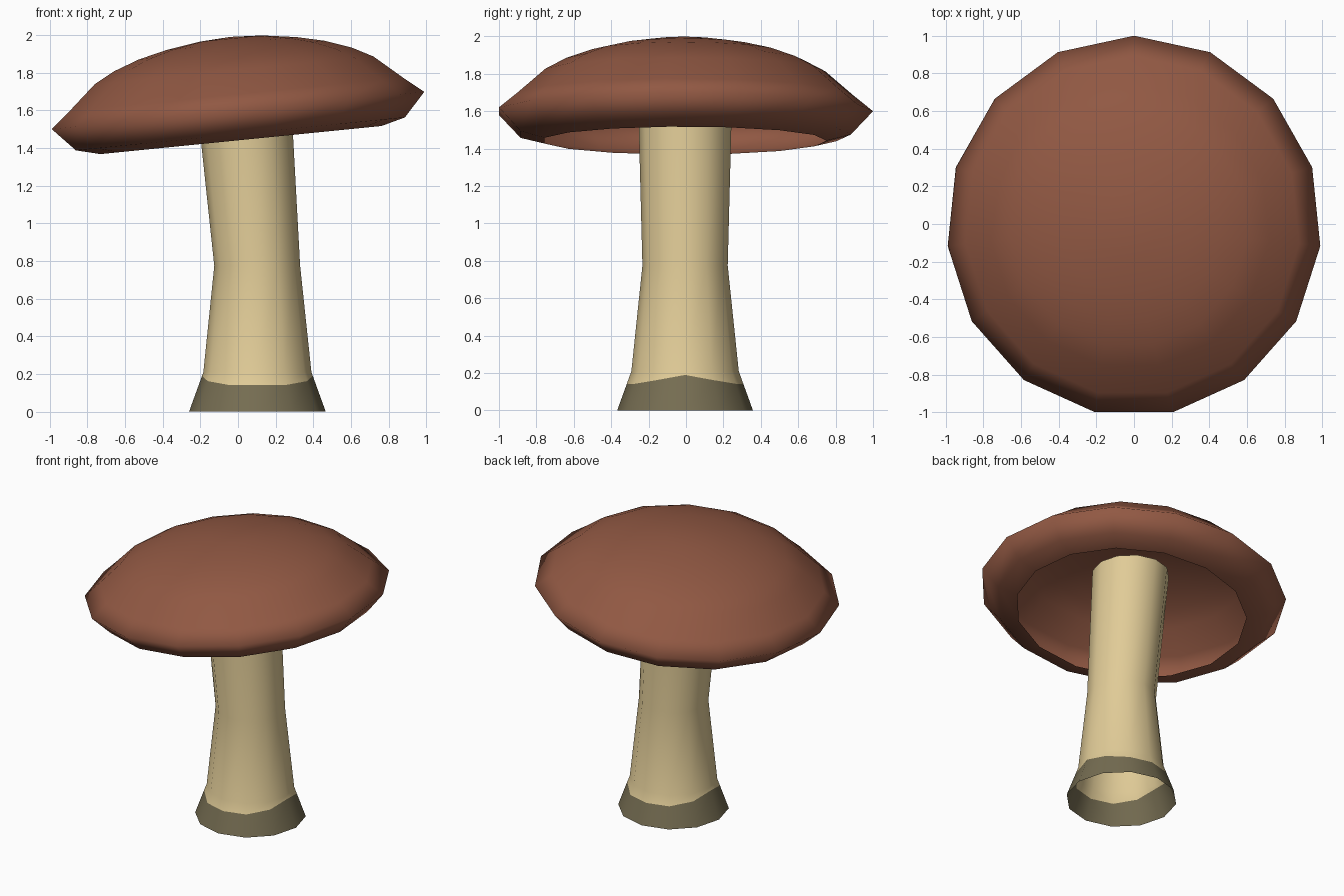
import bpy, bmesh, math
from mathutils import Matrix

if "Cube" in bpy.data.objects:
    bpy.data.objects.remove(bpy.data.objects["Cube"])


def material(name, rgb):
    m = bpy.data.materials.new(name)
    m.diffuse_color = (*rgb, 1)
    m.use_nodes = True
    m.node_tree.nodes["Principled BSDF"].inputs["Base Color"].default_value = m.diffuse_color
    return m


def loft(name, rings, mats, tip=None, band=None):
    """Skin a list of vertex rings as an open shell; band = segments using material 1."""
    bm = bmesh.new()
    loops = [[bm.verts.new(p) for p in ring] for ring in rings]
    n = len(loops[0])
    for i, (a, b) in enumerate(zip(loops, loops[1:])):
        for k in range(n):
            f = bm.faces.new((a[k], a[(k + 1) % n], b[(k + 1) % n], b[k]))
            f.material_index = 1 if band and i < band else 0
    if tip:
        t = bm.verts.new(tip)
        for k in range(n):
            bm.faces.new((loops[-1][k], loops[-1][(k + 1) % n], t))
    for f in bm.faces:
        f.smooth = True
    me = bpy.data.meshes.new(name)
    bm.to_mesh(me)
    bm.free()
    for m in mats:
        me.materials.append(m)
    ob = bpy.data.objects.new(name, me)
    bpy.context.collection.objects.link(ob)
    return ob


brown = material("cap brown", (0.283, 0.098, 0.056))
cream = material("stem cream", (0.75, 0.60, 0.31))
olive = material("base olive", (0.18, 0.153, 0.084))

# Cap: hollow 15-sided dome with a turned-under rim, tilted up to the right
profile = [(0.754, -0.158), (0.883, -0.125), (1.0, 0), (0.895, 0.086), (0.748, 0.214),
           (0.637, 0.273), (0.5, 0.322), (0.35, 0.357), (0.167, 0.384)]
SIDES = 15
angles = [math.pi / 2 + math.tau * k / SIDES for k in range(SIDES)]
rings = [[(r * math.cos(a), 1.011 * r * math.sin(a), z) for a in angles] for r, z in profile]
cap = loft("cap", rings, [brown], tip=(0, 0, 0.393))
cap.data.transform(Matrix.Translation((0, -0.011, 1.6)) @ Matrix.Rotation(-math.atan(0.1), 4, 'Y'))

# Stem: open 12-sided tube that leans left and flares at the foot
STEM = 12


def stem_ring(cx, r, z):
    return [(cx + r * math.cos(math.tau * k / STEM), -0.005 + r * math.sin(math.tau * k / STEM), z)
            for k in range(STEM)]


# Wavy top edge of the dark foot band, lying on the flare
wavy = []
for k in range(STEM):
    a = math.tau * k / STEM
    z = 0.142 + 0.048 * math.cos(a) ** 6
    r = 0.363 - 0.362 * z
    wavy.append((0.103 + r * math.cos(a), -0.005 + r * math.sin(a), z))

loft("stem", [stem_ring(0.103, 0.363, 0), wavy, stem_ring(0.103, 0.287, 0.21),
              stem_ring(0.102, 0.228, 0.775), stem_ring(0.025, 0.253, 1.73)],
     [cream, olive], band=1)
